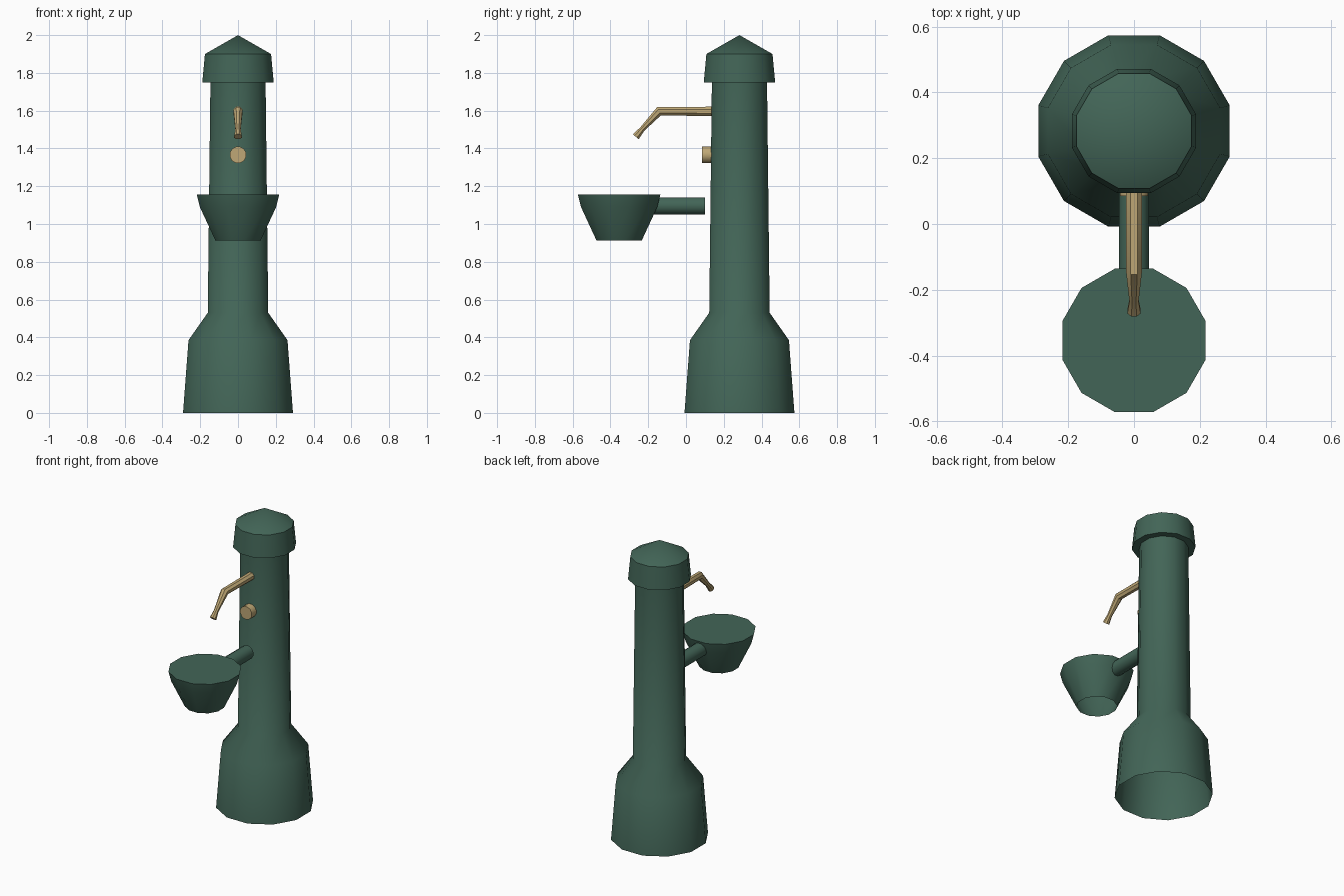
import bpy, bmesh, math
from mathutils import Vector

if "Cube" in bpy.data.objects:
    bpy.data.objects.remove(bpy.data.objects["Cube"])


def material(name, color):
    m = bpy.data.materials.new(name)
    m.diffuse_color = color
    m.use_nodes = True
    m.node_tree.nodes["Principled BSDF"].inputs["Base Color"].default_value = m.diffuse_color
    return m


green = material("green_paint", (0.055, 0.13, 0.095, 1))
brass = material("brass", (0.52, 0.39, 0.18, 1))


def loft(name, rings, mat, sides=12, caps=(False, False)):
    """Skin rings of (centre, axis in the yz plane, apothem); apothem 0 is a tip."""
    bm = bmesh.new()
    loops = []
    for centre, axis, apothem in rings:
        c, n = Vector(centre), Vector(axis).normalized()
        if apothem == 0:
            loops.append([bm.verts.new(c)])
            continue
        u = Vector((1, 0, 0))
        v = n.cross(u)
        r = apothem / math.cos(math.pi / sides)
        angles = [2 * math.pi * (i + 0.5) / sides for i in range(sides)]
        loops.append([bm.verts.new(c + r * (math.cos(a) * u + math.sin(a) * v))
                      for a in angles])
    for a, b in zip(loops, loops[1:]):
        for i in range(sides):
            j = (i + 1) % sides
            if len(b) == 1:
                bm.faces.new((a[i], a[j], b[0]))
            else:
                bm.faces.new((a[i], a[j], b[j], b[i]))
    if caps[0]:
        bm.faces.new(loops[0][::-1])
    if caps[1]:
        bm.faces.new(loops[-1])
    mesh = bpy.data.meshes.new(name)
    bm.to_mesh(mesh)
    bm.free()
    mesh.materials.append(mat)
    ob = bpy.data.objects.new(name, mesh)
    bpy.context.collection.objects.link(ob)
    bpy.ops.object.select_all(action='DESELECT')
    ob.select_set(True)
    bpy.context.view_layer.objects.active = ob
    bpy.ops.object.shade_smooth_by_angle(angle=math.radians(42))
    return ob


def upright(y, profile):
    return [((0, y, z), (0, 0, 1), r) for r, z in profile]


# Pillar with flared foot, and the overhanging pointed cap
loft("pillar", upright(0.283, [(0.291, 0), (0.262, 0.385), (0.16, 0.53),
                               (0.146, 1.75)]), green)
loft("cap", upright(0.283, [(0.146, 1.75), (0.189, 1.75), (0.175, 1.9),
                            (0, 2.0)]), green)

# Basin, flat across the rim
loft("basin", upright(-0.354, [(0.12, 0.913), (0.202, 1.09), (0.218, 1.155)]),
     green, caps=(False, True))

# Arm that carries the basin
loft("basin_arm", [((0, 0.1, 1.096), (0, -1, 0), 0.045),
                   ((0, -0.19, 1.096), (0, -1, 0), 0.045)],
     green, caps=(True, False))

# Push button
loft("push_button", [((0, 0.14, 1.366), (0, -1, 0), 0.043),
                     ((0, 0.085, 1.366), (0, -1, 0), 0.043)],
     brass, caps=(False, True))

# Bent spout with a pinched neck and flared nozzle
loft("spout", [((0, 0.14, 1.596), (0, -1, 0), 0.025),
               ((0, -0.143, 1.597), (0, -1, -0.45), 0.024),
               ((0, -0.232, 1.502), (0, -0.7, -0.8), 0.014),
               ((0, -0.266, 1.462), (0, -0.7, -0.8), 0.02)],
     brass, sides=8, caps=(False, True))
